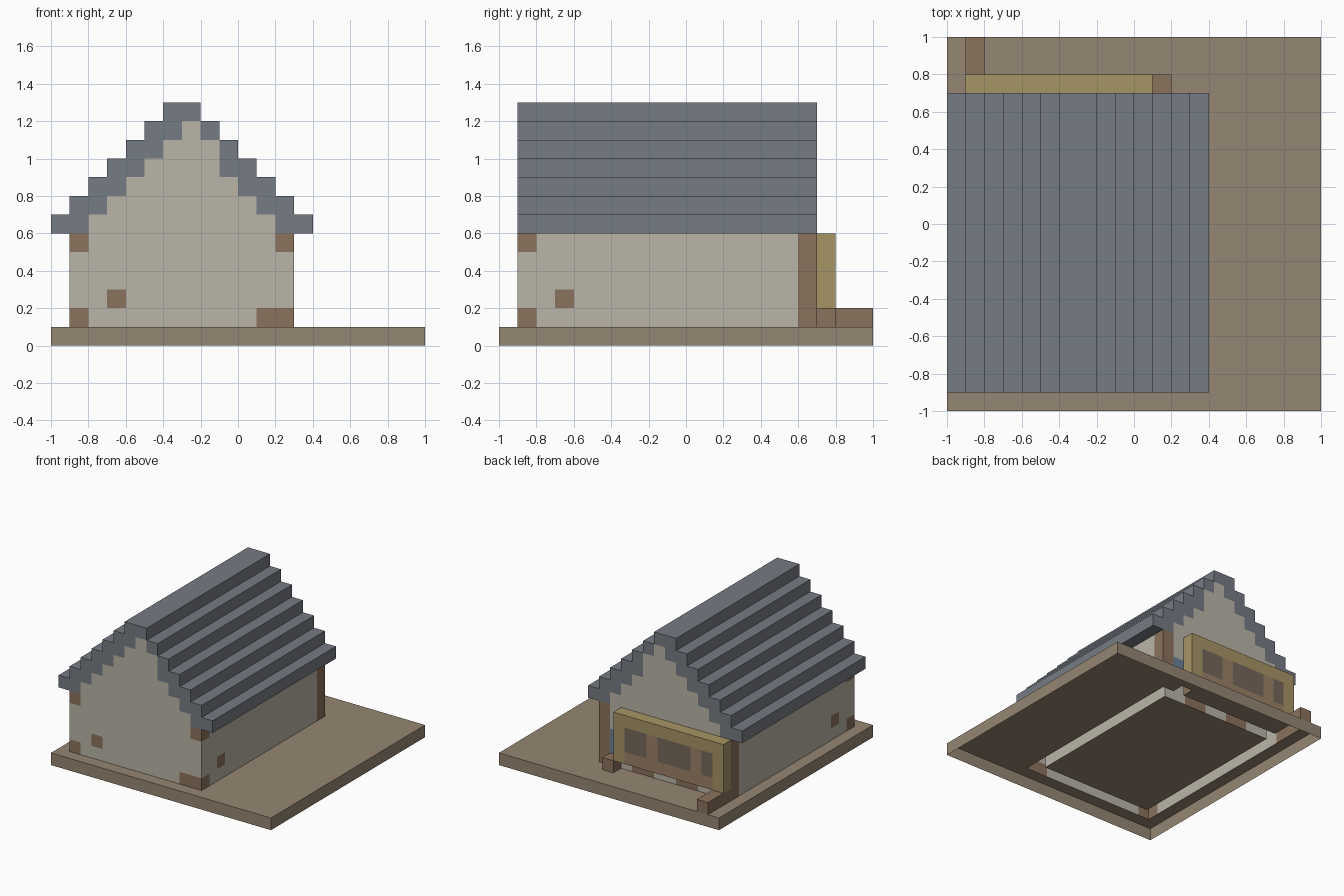
import bpy, bmesh
from mathutils import Vector
from itertools import product

if "Cube" in bpy.data.objects:
    bpy.data.objects.remove(bpy.data.objects["Cube"])

S = 0.1          # block size
cells = {}       # (i, j, k) -> part name

COLORS = {
    "ground":      (0.30, 0.24, 0.17, 1),
    "plaster":     (0.49, 0.46, 0.39, 1),
    "roof":        (0.18, 0.20, 0.23, 1),
    "timber":      (0.26, 0.17, 0.107, 1),
    "panel_frame": (0.38, 0.30, 0.13, 1),
    "panel_board": (0.33, 0.22, 0.14, 1),
    "panel_window": (0.18, 0.136, 0.10, 1),
    "glass":       (0.15, 0.22, 0.32, 1),
}


def fill(part, i, j, k):
    """Fill a box of blocks; each range is (start, end)."""
    for c in product(range(*i), range(*j), range(*k)):
        cells[c] = part


# ground slab
fill("ground", (0, 20), (0, 20), (0, 1))

# four walls
for i in (1, 12):
    fill("plaster", (i, i + 1), (1, 17), (1, 6))
for j in (1, 16):
    fill("plaster", (1, 13), (j, j + 1), (1, 6))

# stepped roof, both slopes, and ridge
for n in range(6):
    for i in (n, 12 - n):
        fill("roof", (i, i + 2), (1, 17), (6 + n, 7 + n))
fill("roof", (6, 8), (1, 17), (12, 13))

# gables between the slopes
for n in range(6):
    right = 13 - n if n > 3 else 12 - n
    for j in (1, 16):
        fill("plaster", (n + 2, right), (j, j + 1), (6 + n, 7 + n))

# timber: corner blocks, back posts, exposed wall patches
for i in (1, 12):
    for k in (1, 5):
        fill("timber", (i, i + 1), (1, 2), (k, k + 1))
    fill("timber", (i, i + 1), (16, 17), (1, 6))
    fill("timber", (i, i + 1), (3, 4), (2, 3))
fill("timber", (11, 12), (1, 2), (1, 2))
fill("timber", (3, 4), (1, 2), (2, 3))
fill("timber", (8, 10), (16, 17), (1, 2))
fill("timber", (4, 6), (16, 17), (1, 2))
fill("glass", (11, 12), (16, 17), (2, 4))

# panel on the back wall with three windows
fill("panel_frame", (1, 11), (17, 18), (2, 6))
fill("panel_board", (2, 10), (17, 18), (2, 5))
for a, b in ((8, 10), (4, 7), (2, 3)):
    fill("panel_window", (a, b), (17, 18), (3, 5))

# low blocks on the ground behind the house
fill("timber", (11, 12), (17, 18), (1, 2))
fill("timber", (1, 2), (17, 20), (1, 2))


def build(part):
    """Skin the exposed sides of a part's blocks, merging flat areas."""
    bm = bmesh.new()
    for c, p in cells.items():
        if p != part:
            continue
        for axis, sign in product(range(3), (-1, 1)):
            nb = list(c)
            nb[axis] += sign
            if tuple(nb) in cells or nb[2] < 0:   # hidden or underside
                continue
            u, v = Vector((0, 0, 0)), Vector((0, 0, 0))
            u[(axis + 1) % 3] = 1
            v[(axis + 2) % 3] = 1
            o = Vector(c)
            o[axis] += (sign + 1) // 2
            quad = [o, o + u, o + u + v, o + v]
            if sign < 0:
                quad.reverse()
            bm.faces.new([bm.verts.new(q * S - Vector((1, 1, 0))) for q in quad])
    bmesh.ops.remove_doubles(bm, verts=bm.verts, dist=1e-4)
    bmesh.ops.dissolve_limit(bm, angle_limit=0.01, verts=bm.verts, edges=bm.edges)
    me = bpy.data.meshes.new(part)
    bm.to_mesh(me)
    bm.free()
    mat = bpy.data.materials.new(part)
    mat.diffuse_color = COLORS[part]
    mat.use_nodes = True
    mat.node_tree.nodes["Principled BSDF"].inputs["Base Color"].default_value = mat.diffuse_color
    me.materials.append(mat)
    bpy.context.collection.objects.link(bpy.data.objects.new(part, me))


for part in COLORS:
    build(part)
